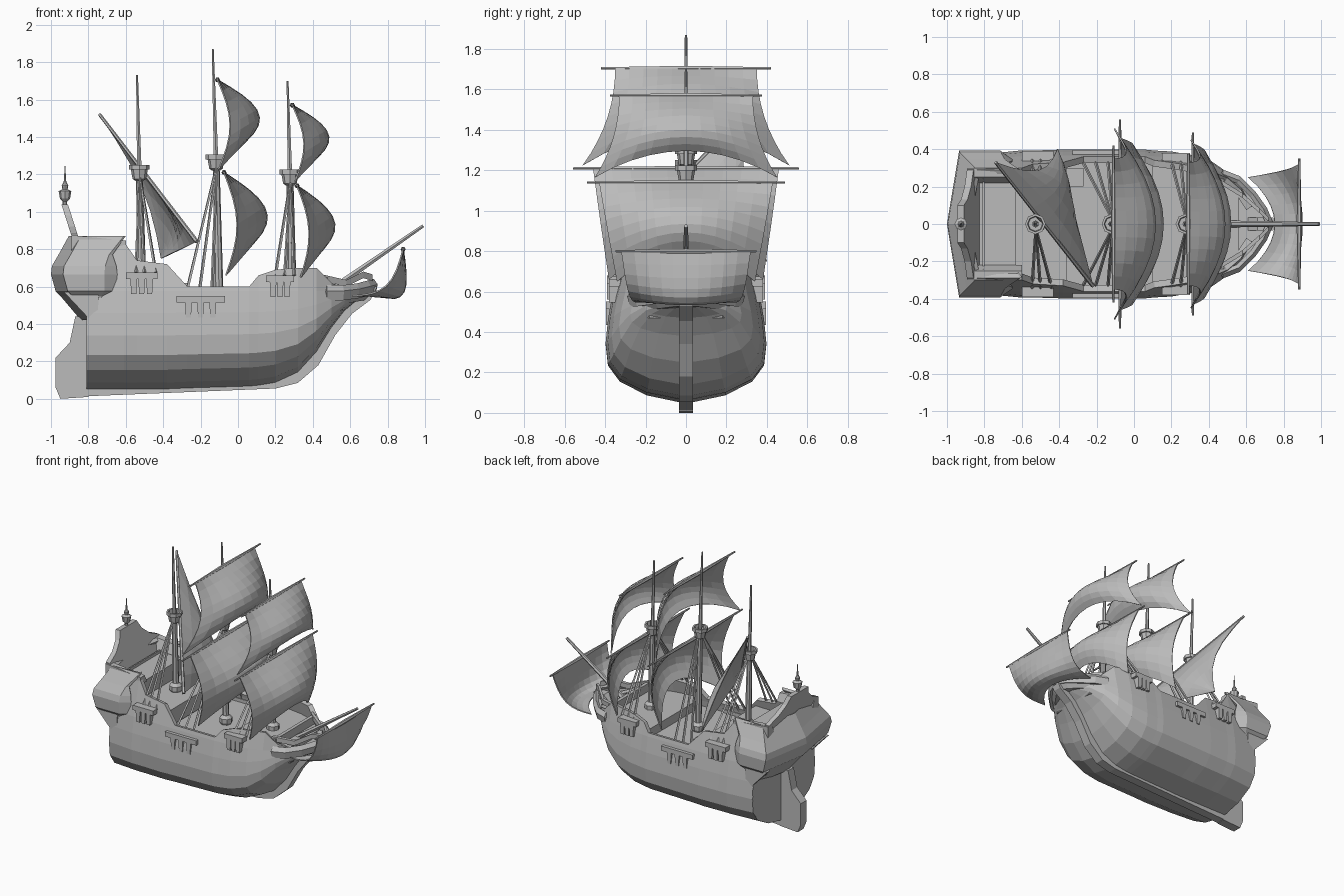
import bpy, bmesh, math
from mathutils import Vector

cube = bpy.data.objects.get("Cube")
if cube:
    bpy.data.objects.remove(cube)

grey = bpy.data.materials.new("plain_grey")
grey.use_nodes = True
GREY = (0.5, 0.5, 0.5, 1)
grey.diffuse_color = GREY
grey.node_tree.nodes["Principled BSDF"].inputs["Base Color"].default_value = GREY


def finish(name, bm, thick=0.0, offset=0):
    bmesh.ops.remove_doubles(bm, verts=bm.verts, dist=0.0005)
    bmesh.ops.recalc_face_normals(bm, faces=bm.faces)
    me = bpy.data.meshes.new(name)
    bm.to_mesh(me)
    bm.free()
    me.materials.append(grey)
    ob = bpy.data.objects.new(name, me)
    bpy.context.collection.objects.link(ob)
    if thick:
        mod = ob.modifiers.new("thickness", 'SOLIDIFY')
        mod.thickness = thick
        mod.offset = offset
    return ob


def loft(name, rings, closed=True, caps=True, thick=0.0, offset=0):
    bm = bmesh.new()
    rows = [[bm.verts.new(p) for p in r] for r in rings]
    n = len(rows[0])
    for a, b in zip(rows, rows[1:]):
        for i in range(n if closed else n - 1):
            j = (i + 1) % n
            bm.faces.new((a[i], a[j], b[j], b[i]))
    if caps:
        bm.faces.new(rows[0])
        bm.faces.new(rows[-1])
    return finish(name, bm, thick, offset)


def spar(name, a, b, r0, r1, sides=6):
    a, b = Vector(a), Vector(b)
    q = (b - a).to_track_quat('Z', 'Y')
    ang = [math.tau * i / sides for i in range(sides)]
    return loft(name, [[p + q @ Vector((r * math.cos(t), r * math.sin(t), 0)) for t in ang]
                       for p, r in ((a, r0), (b, r1))])


def turned(name, x, profile, sides=8):
    ang = [math.tau * i / sides for i in range(sides)]
    return loft(name, [[(x + r * math.cos(t), r * math.sin(t), z) for t in ang] for r, z in profile])


def side_plate(name, pts, half):
    return loft(name, [[(x, y, z) for x, z in pts] for y in (-half, half)])


def box(name, x0, x1, y0, y1, z0, z1, taper=1.0):
    cx, w = (x0 + x1) / 2, (x1 - x0) / 2
    return loft(name, [[(cx - w * k, y0, z), (cx + w * k, y0, z), (cx + w * k, y1, z), (cx - w * k, y1, z)]
                       for z, k in ((z0, taper), (z1, 1))])


# Hull: stations of x, keel height, sheer height, half breadth
STATIONS = [(-.81, .05, .86, .365), (-.61, .05, .84, .385), (-.54, .05, .74, .385), (-.38, .05, .72, .39),
            (-.27, .055, .6, .39), (.06, .065, .6, .39), (.11, .07, .66, .385), (.2, .085, .69, .38),
            (.32, .14, .7, .36), (.42, .25, .7, .325), (.5, .38, .62, .27), (.57, .47, .59, .2),
            (.63, .52, .58, .1)]
LEVELS = [(0, .05), (.07, .5), (.2, .84), (.35, .99), (.55, 1.02), (.78, .99), (1, .94)]


def section(x, zk, zs, hb):
    half = [(hb * w, zk + (.575 - zk) * f) for f, w in LEVELS]
    half.append((hb * (.94 - .65 * (zs - .575)), zs))
    return [(x, -y, z) for y, z in reversed(half)] + [(x, y, z) for y, z in half]


loft("hull", [section(*s) for s in STATIONS], closed=False, caps=False, thick=.035, offset=-1)
loft("transom", [section(-.81, .05, .8, .36), section(-.8, .05, .8, .36)])


def breadth(x):
    for a, b in zip(STATIONS, STATIONS[1:]):
        if a[0] <= x <= b[0]:
            return a[3] + (b[3] - a[3]) * (x - a[0]) / (b[0] - a[0])
    return .36


# Decks, stepped so that their ends form the bulkheads
for name, x0, x1, z, k in (("poop_deck", -.87, -.63, .78, .74), ("quarter_deck", -.64, -.36, .66, .84),
                           ("main_deck", -.4, .12, .525, .93), ("fore_deck", .1, .56, .59, .86)):
    xs = [x0 + (x1 - x0) * i / 5 for i in range(6)]
    edge = [(x, -breadth(x) * k) for x in xs] + [(x, breadth(x) * k) for x in reversed(xs)]
    loft(name, [[(x, y, h) for x, y in edge] for h in (z - .12, z)])
box("companion_steps", -.36, -.27, .2, .3, .48, .62)
box("beak_bulkhead", .455, .48, -.24, .24, .5, .65)

# Keel with stem, and rudder
side_plate("keel_and_stem", [(-.85, .012), (.2, .055), (.32, .085), (.43, .18), (.52, .34), (.61, .455), (.71, .53),
                             (.745, .6), (.66, .6), (.57, .52), (.47, .4), (.39, .27), (.3, .16), (.18, .11),
                             (-.81, .08)], .034)
side_plate("rudder", [(-.95, 0), (-.975, .06), (-.975, .22), (-.9, .3), (-.87, .44), (-.8, .44), (-.8, .01)], .034)

# Stern gallery wrapping the stern with bevelled front corners, open at the top
rings = []
for z, xa, xf, y, bevel in ((.42, -.81, -.75, .3, .01), (.55, -.92, -.71, .36, .02), (.575, -.945, -.655, .385, .06),
                            (.665, -.97, -.645, .392, .07), (.71, -.965, -.65, .38, .06),
                            (.77, -.93, -.67, .345, .02), (.87, -.875, -.6, .29, .01)):
    side = [(xf, y - bevel * .7), (xf - bevel, y), (xa + .035, y)]
    rings.append([(x, -w, z) for x, w in side] + [(xa - .03, 0, z)] + [(x, w, z) for x, w in reversed(side)])
loft("stern_gallery", rings, closed=False, caps=False, thick=.03, offset=-1)
box("stern_counter", -.86, -.7, -.3, .3, .5, .7)
for s in (-1, 1):
    loft("gallery_bracket", [[(x, s * y, z) for x, z in ((-.93, .57), (-.78, .41), (-.75, .41), (-.745, .57))]
                             for y in (.33, .365)])
    loft("poop_rail", [[(x, s * y, z) for y, z in ((.22, .79), (.3, .79), (.3, .875 + dz), (.25, .875 + dz))]
                       for x, dz in ((-.89, 0), (-.6, -.03))])

# Taffrail and stern lantern
tail = [(.3, .78), (.29, .88), (.2, .92), (.13, .98), (.1, 1.04)]
tail = [(-y, z) for y, z in tail] + [(y, z) for y, z in reversed(tail)]
loft("taffrail", [[(x - .32 * (z - .87), y, z) for y, z in tail] for x in (-.89, -.855)])
turned("stern_lantern", -.925, [(.012, 1.03), (.012, 1.055), (.027, 1.07), (.034, 1.11), (.014, 1.12),
                                (.018, 1.14), (.007, 1.16), (.005, 1.19), (.001, 1.25)])

# Beakhead: flared rail over a closed floor
plan = [(.47, .28), (.56, .245), (.64, .165), (.7, .08)]
plan = [(x, -y) for x, y in plan] + [(.735, 0)] + [(x, y) for x, y in reversed(plan)]
loft("beak_floor", [[(.5 + (x - .5) * k, y * k, z + .15 * max(0, x - .6)) for x, y in plan]
                    for k, z in ((.82, .51), (.98, .55))])
loft("beak_rail", [[(.5 + (x - .5) * k, y * k, z + .25 * max(0, x - .6)) for x, y in plan]
                   for k, z in ((.95, .53), (1, .575), (.92, .6))], closed=False, caps=False, thick=.025)
for s in (-1, 1):
    loft("head_rail", [[(x, s * (y + w), z + h) for w, h in ((0, 0), (.025, 0), (.025, .035), (0, .035))]
                       for x, y, z in ((.45, .22, .63), (.58, .14, .6), (.67, .06, .645), (.72, .01, .63))])
spar("bowsprit", (.42, 0, .53), (.99, 0, .925), .02, .01)


# Masts with tops, shrouds and channels
def mast(name, x, base, top, nest, lean, shroud_x, chan):
    spar(name + "_mast", (x, 0, base), (x - lean * .5, 0, nest), .024, .018, 8)
    spar(name + "_topmast", (x - lean * .5, 0, nest), (x - lean, 0, top), .014, .006)
    turned(name + "_mast_collar", x, [(.03, base), (.045, base + .03), (.045, base + .06), (.025, base + .08)])
    turned(name + "_top", x - lean * .5, [(.02, nest - .06), (.036, nest - .05), (.045, nest), (.055, nest),
                                          (.055, nest + .025), (.042, nest + .025), (.038, nest - .02)])
    x0, x1, z = chan
    for s in (-1, 1):
        y = breadth((x0 + x1) / 2)
        inner, outer = sorted((s * (y - .06), s * (y + .005)))
        box(name + "_channel", x0, x1, inner, outer, z - .035, z)
        for i in range(3):
            cx = x0 + (x1 - x0) * (.25 + .25 * i)
            box(name + "_chain_plate", cx - .018, cx + .018, inner, outer, z - .115, z - .035, .75)
        for sx in shroud_x:
            spar(name + "_shroud", (x - lean * .4, s * .02, nest - .03), (sx, s * (y - .045), z), .007, .009, 4)


mast("mizzen", -.515, .64, 1.73, 1.225, .025, (-.545, -.5, -.44), (-.6, -.43, .675))
mast("main", -.1, .51, 1.87, 1.28, .035, (-.28, -.21, -.14), (-.33, -.07, .55))
mast("fore", .29, .56, 1.7, 1.2, .025, (.2, .25, .3), (.15, .3, .66))


# Square sails: head and foot lines in the x-z plane, bellied along a direction
def square_sail(name, head, foot, w0, w1, power, mid, edge, belly, yard):
    h, f = Vector((head[0], 0, head[1])), Vector((foot[0], 0, foot[1]))
    d = Vector((belly[0], 0, belly[1]))
    rows = []
    for j in range(9):
        v = j / 8
        row = []
        for i in range(11):
            u = i / 5 - 1
            full = 1 - u * u
            p = h + (f - h) * v * (1 - .33 * full)
            p += d * (edge * math.sin(math.pi * v) + mid * full * math.sin(2 * v))
            p.y = u * (w0 + (w1 - w0) * v ** power)
            row.append(p)
        rows.append(row)
    loft(name, rows, closed=False, caps=False, thick=.008)
    for s in (-1, 1):
        spar(name + "_yard", h, h + Vector((0, s * yard, 0)), .014, .006)


AHEAD = (1, 0)
square_sail("main_topsail", (-.11, 1.705), (-.105, 1.225), .35, .51, 2.2, .17, .065, AHEAD, .42)
square_sail("main_course", (-.075, 1.21), (-.065, .66), .46, .38, 1, .175, .065, AHEAD, .56)
square_sail("fore_topsail", (.29, 1.57), (.305, 1.165), .33, .45, 2.2, .145, .055, AHEAD, .375)
square_sail("fore_course", (.315, 1.14), (.335, .65), .43, .34, 1, .15, .055, AHEAD, .49)
square_sail("spritsail", (.883, .8), (.61, .55), .32, .25, 1, .105, .085, (.55, -.83), .35)

# Lateen sail and its slanting yard
peak, tack, clew = Vector((-.74, .33, 1.52)), Vector((-.22, -.33, .84)), Vector((-.41, .4, .75))
rows = []
for i in range(9):
    s = i / 8
    row = []
    for j in range(7):
        t = j / 6
        p = peak.lerp(tack, s).lerp(clew, t)
        p += Vector((.06, -.08, 0)) * math.sin(math.pi * t) * (1 - s)
        p += Vector((.05, .03, 0)) * math.sin(math.pi * t) * math.sin(math.pi * s)
        row.append(p)
    rows.append(row)
loft("lateen_sail", rows, closed=False, caps=False, thick=.006)
spar("lateen_yard", peak, tack, .009, .012)
